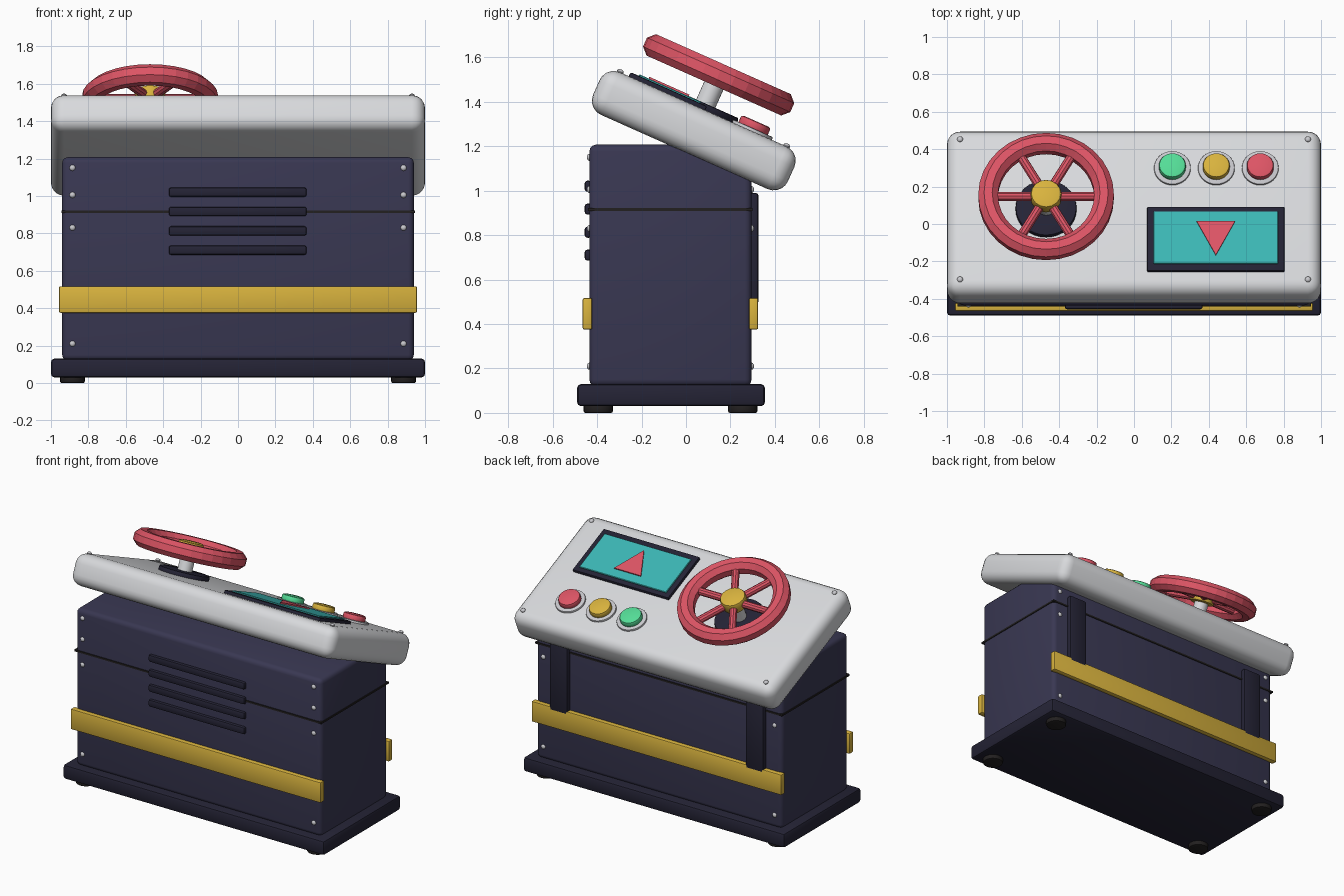
import bpy, bmesh, math
from mathutils import Matrix, Vector

if "Cube" in bpy.data.objects:
    bpy.data.objects.remove(bpy.data.objects["Cube"])


def material(name, r, g, b):
    m = bpy.data.materials.new(name)
    m.diffuse_color = (r, g, b, 1)
    m.use_nodes = True
    m.node_tree.nodes["Principled BSDF"].inputs["Base Color"].default_value = m.diffuse_color
    return m


NAVY = material("navy body", 0.041, 0.039, 0.085)
DARK = material("dark trim", 0.018, 0.017, 0.036)
RUBBER = material("black rubber", 0.016, 0.014, 0.014)
SHELL = material("light grey shell", 0.69, 0.70, 0.72)
METAL = material("silver metal", 0.58, 0.58, 0.61)
YELLOW = material("yellow", 0.69, 0.45, 0.048)
RED = material("red", 0.72, 0.09, 0.13)
TEAL = material("teal", 0.045, 0.47, 0.46)
GREEN = material("green", 0.09, 0.72, 0.31)

# Sloped panel frame: local y runs down the slope, local z is the panel normal
PANEL = Matrix.Translation((0, 0.035, 1.27)) @ Matrix.Rotation(math.radians(-24), 4, 'X')
TOP = 0.105  # panel surface height in that frame
WORLD = Matrix.Identity(4)


def finish(name, bm, mat, matrix, smooth=True):
    bmesh.ops.recalc_face_normals(bm, faces=bm.faces)
    mesh = bpy.data.meshes.new(name)
    bm.to_mesh(mesh)
    bm.free()
    mesh.materials.append(mat)
    ob = bpy.data.objects.new(name, mesh)
    bpy.context.collection.objects.link(ob)
    ob.matrix_world = matrix
    if smooth:
        bpy.ops.object.select_all(action='DESELECT')
        ob.select_set(True)
        bpy.context.view_layer.objects.active = ob
        bpy.ops.object.shade_smooth_by_angle(angle=math.radians(35))
    return ob


def box(name, x, y, z, mat, bevel=0.0, seg=2, frame=WORLD):
    """Box from (min, max) ranges with rounded edges."""
    bm = bmesh.new()
    bmesh.ops.create_cube(bm, size=1)
    for v in bm.verts:
        v.co = Vector([(r[0] + r[1]) / 2 + c * (r[1] - r[0]) for c, r in zip(v.co, (x, y, z))])
    if bevel:
        bmesh.ops.bevel(bm, geom=bm.edges[:], offset=bevel, segments=seg,
                        profile=0.5, affect='EDGES')
    return finish(name, bm, mat, frame)


def disc(name, centre, r, z0, z1, mat, bevel=0.0, sides=24, frame=WORLD):
    """Upright cylinder in the frame, with both rims rounded."""
    bm = bmesh.new()
    bmesh.ops.create_cone(bm, cap_ends=True, segments=sides, radius1=r, radius2=r, depth=z1 - z0)
    if bevel:
        rims = [e for e in bm.edges if abs(e.verts[0].co.z - e.verts[1].co.z) < 1e-5]
        bmesh.ops.bevel(bm, geom=rims, offset=bevel, segments=2, profile=0.5, affect='EDGES')
    place = Matrix.Translation((centre[0], centre[1], (z0 + z1) / 2))
    return finish(name, bm, mat, frame @ place)


def dome(name, matrix, mat=METAL, r=0.016):
    """Small screw head, flattened along its local z."""
    bm = bmesh.new()
    bmesh.ops.create_uvsphere(bm, u_segments=12, v_segments=6, radius=r)
    bmesh.ops.scale(bm, vec=(1, 1, 0.7), verts=bm.verts)
    return finish(name, bm, mat, matrix)


# Cabinet: base, feet, body, seam
box("base", (-1, 1), (-0.49, 0.355), (0.03, 0.13), DARK, 0.018)
for x in (-0.885, 0.885):
    for y in (-0.395, 0.255):
        disc("foot", (x, y), 0.066, 0, 0.04, RUBBER, 0.008)
box("body", (-0.94, 0.94), (-0.435, 0.295), (0.12, 1.207), NAVY, 0.03, 3)
box("seam", (-0.945, 0.945), (-0.44, 0.30), (0.909, 0.921), RUBBER)

# Yellow bands on front and back
box("front_band", (-0.957, 0.957), (-0.465, -0.422), (0.375, 0.517), YELLOW, 0.008)
box("back_band", (-0.957, 0.957), (0.283, 0.325), (0.375, 0.517), YELLOW, 0.008)

# Vent slats on the front
for z in (0.71, 0.813, 0.917, 1.02):
    box("vent_slat", (-0.37, 0.367), (-0.456, -0.425), (z - 0.025, z + 0.025), DARK, 0.012)

# Support brackets on the back
for x in (-0.75, 0.75):
    box("bracket", (x - 0.07, x + 0.07), (0.28, 0.326), (0.49, 0.99), DARK, 0.012)

# Cabinet screws, front and back
for x in (-0.885, 0.885):
    for z in (0.21, 0.83, 1.005, 1.15):
        for y in (-0.435, 0.295):
            if y > 0 and z > 1.1:
                continue
            dome("cabinet_screw", Matrix.Translation((x, y, z)) @ Matrix.Rotation(math.pi / 2, 4, 'X'))

# Sloped console panel with corner screws
box("panel", (-1, 1), (-0.48, 0.48), (-TOP, TOP), SHELL, 0.07, 5, PANEL)
for x in (-0.93, 0.93):
    for y in (-0.41, 0.41):
        dome("panel_screw", PANEL @ Matrix.Translation((x, y, TOP + 0.003)))

# Display: frame, screen, arrow
box("display_frame", (0.07, 0.805), (-0.367, 0.01), (TOP - 0.02, TOP + 0.02), DARK, 0.008, 2, PANEL)
box("display_screen", (0.105, 0.77), (-0.327, -0.022), (TOP, TOP + 0.027), TEAL, 0.003, 1, PANEL)
bm = bmesh.new()
tri = bm.faces.new([bm.verts.new((x, y, TOP + 0.02))
                    for x, y in ((0.335, -0.084), (0.54, -0.084), (0.4375, -0.281))])
up = bmesh.ops.extrude_face_region(bm, geom=[tri])
bmesh.ops.translate(bm, vec=(0, 0, 0.015), verts=[v for v in up["geom"] if isinstance(v, bmesh.types.BMVert)])
finish("display_arrow", bm, RED, PANEL, smooth=False)

# Push buttons in metal collars
for x, mat in ((0.205, GREEN), (0.44, YELLOW), (0.675, RED)):
    disc("button_collar", (x, 0.24), 0.098, TOP - 0.01, TOP + 0.013, METAL, 0.005, 32, PANEL)
    disc("button", (x, 0.24), 0.072, TOP, TOP + 0.048, mat, 0.012, 32, PANEL)

# Steering wheel: mount, column, hub, spokes, rim
WX, WH = -0.47, TOP + 0.17
disc("wheel_mount", (WX, 0), 0.163, TOP - 0.01, TOP + 0.028, DARK, 0.008, 32, PANEL)
disc("wheel_column", (WX, 0), 0.047, TOP, WH, SHELL, 0, 24, PANEL)
disc("wheel_hub", (WX, 0), 0.083, WH - 0.035, WH + 0.045, YELLOW, 0.014, 16, PANEL)

WHEEL = PANEL @ Matrix.Translation((WX, 0, WH))
for i in range(6):
    bm = bmesh.new()
    bmesh.ops.create_cone(bm, cap_ends=True, segments=10, radius1=0.025, radius2=0.025, depth=0.25)
    finish("wheel_spoke", bm, RED, WHEEL @ Matrix.Rotation(i * math.pi / 3, 4, 'Z')
           @ Matrix.Translation((0.185, 0, 0)) @ Matrix.Rotation(math.pi / 2, 4, 'Y'))

bm = bmesh.new()
RINGS, SIDES = 32, 8
grid = []
for i in range(RINGS):
    a = 2 * math.pi * i / RINGS
    row = []
    for j in range(SIDES):
        b = 2 * math.pi * (j + 0.5) / SIDES
        rad = 0.31 + 0.057 * math.cos(b)
        row.append(bm.verts.new((rad * math.cos(a), rad * math.sin(a), 0.057 * math.sin(b))))
    grid.append(row)
for i in range(RINGS):
    for j in range(SIDES):
        p, q, k = grid[i], grid[(i + 1) % RINGS], (j + 1) % SIDES
        bm.faces.new((p[j], q[j], q[k], p[k]))
finish("wheel_rim", bm, RED, WHEEL, smooth=False)
